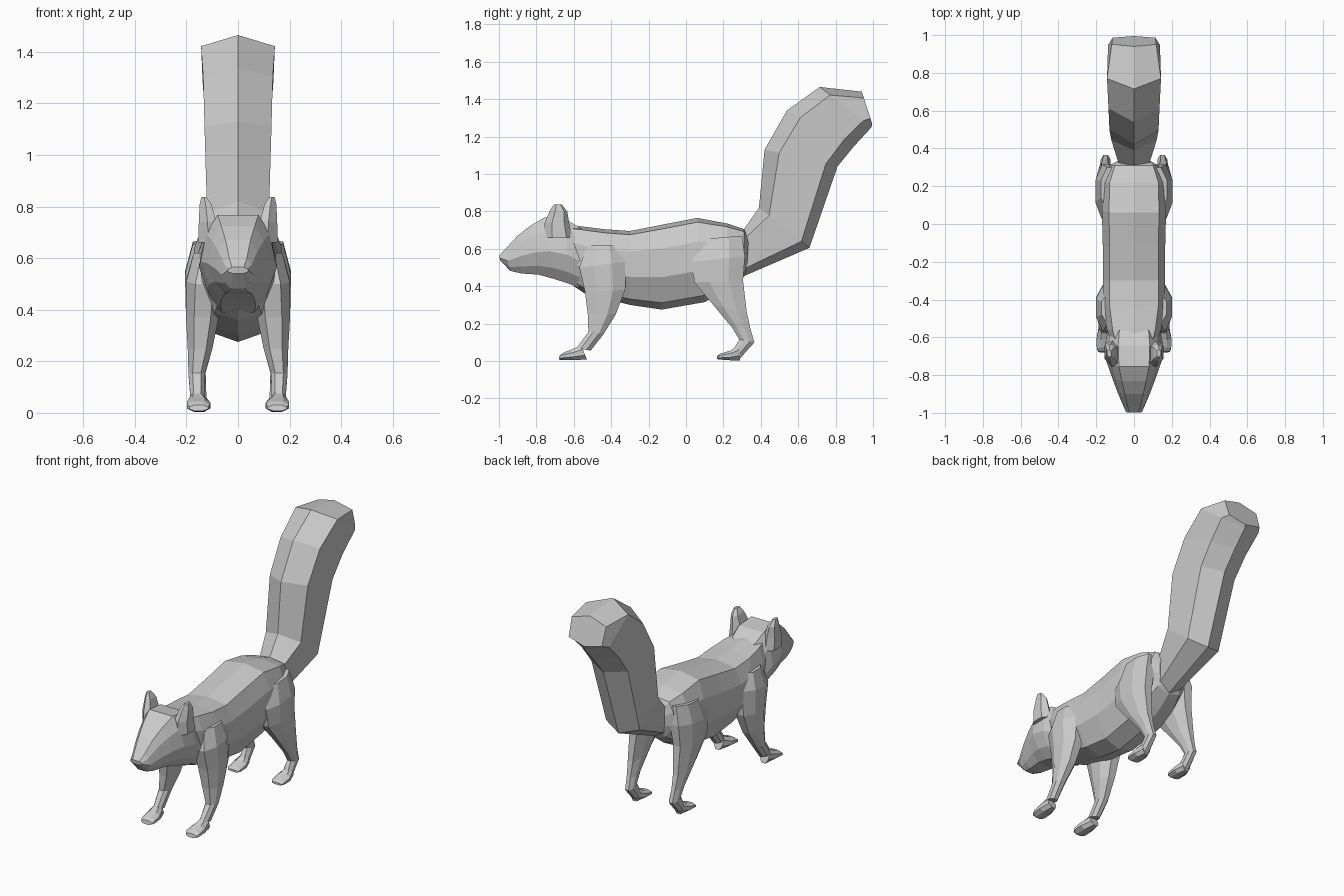
import bpy, bmesh

fur = bpy.data.materials.new("grey fur")
fur.diffuse_color = (0.6, 0.6, 0.6, 1)


def add_object(name, bm):
    bmesh.ops.recalc_face_normals(bm, faces=bm.faces)
    mesh = bpy.data.meshes.new(name)
    bm.to_mesh(mesh)
    bm.free()
    mesh.materials.append(fur)
    obj = bpy.data.objects.new(name, mesh)
    bpy.context.collection.objects.link(obj)
    return obj


def loft(name, profile, rings, side=1):
    """Skin rings: each is (y0, z0, y1, z1, centre x, half width).
    Profile points are (across -1..1, position 0..1 from point 0 to point 1)."""
    bm = bmesh.new()
    loops = []
    for y0, z0, y1, z1, cx, hw in rings:
        loops.append([bm.verts.new((side * (cx + u * hw), y0 + (y1 - y0) * v, z0 + (z1 - z0) * v))
                      for u, v in profile])
    n = len(profile)
    for a, b in zip(loops, loops[1:]):
        for i in range(n):
            j = (i + 1) % n
            bm.faces.new((a[i], a[j], b[j], b[i]))
    bm.faces.new(loops[0])
    bm.faces.new(loops[-1])
    return add_object(name, bm)


def mirror_profile(half):
    """Complete a half outline that runs from one end to the other."""
    return half + [(-u, v) for u, v in reversed(half) if u > 0]


# Torso: top point then belly point for each section
body_profile = mirror_profile([(0, 0), (0.78, 0.05), (1, 0.28), (1, 0.62), (0.62, 0.92), (0, 1)])
loft("body", body_profile, [
    (-0.62, 0.725, -0.60, 0.40, 0, 0.125),
    (-0.56, 0.72, -0.54, 0.36, 0, 0.145),
    (-0.44, 0.705, -0.34, 0.31, 0, 0.165),
    (-0.30, 0.695, -0.30, 0.30, 0, 0.165),
    (-0.12, 0.73, -0.13, 0.275, 0, 0.165),
    (0.06, 0.765, 0.10, 0.315, 0, 0.17),
    (0.22, 0.735, 0.22, 0.38, 0, 0.165),
    (0.31, 0.705, 0.31, 0.45, 0, 0.13),
    (0.335, 0.66, 0.325, 0.48, 0, 0.09)])

# Head: wedge tapering to the snout
head_profile = mirror_profile([(0.55, 0), (0.85, 0.22), (1, 0.55), (0.78, 0.82), (0.45, 1)])
loft("head", head_profile, [
    (-0.998, 0.565, -0.995, 0.54, 0, 0.042),
    (-0.965, 0.60, -0.94, 0.482, 0, 0.062),
    (-0.90, 0.67, -0.88, 0.468, 0, 0.088),
    (-0.83, 0.725, -0.79, 0.462, 0, 0.118),
    (-0.755, 0.768, -0.71, 0.44, 0, 0.145),
    (-0.64, 0.755, -0.63, 0.415, 0, 0.152),
    (-0.56, 0.71, -0.57, 0.39, 0, 0.14)])

# Tail: six-sided, rising and curling back, front ridge then rear ridge
tail_profile = mirror_profile([(0, 0), (1, 0.2), (0.96, 0.84), (0, 1)])
loft("tail", tail_profile, [
    (0.30, 0.69, 0.30, 0.45, 0, 0.075),
    (0.39, 0.82, 0.66, 0.605, 0, 0.12),
    (0.42, 1.13, 0.81, 1.04, 0, 0.13),
    (0.54, 1.34, 0.90, 1.15, 0, 0.135),
    (0.715, 1.465, 0.992, 1.25, 0, 0.143),
    (0.94, 1.44, 0.995, 1.27, 0, 0.118)])

# Limbs and ears, one for each side
limb_profile = [(-0.5, 0), (0.5, 0), (1, 0.3), (1, 0.7), (0.45, 1), (-0.45, 1), (-1, 0.7), (-1, 0.3)]
for side, label in ((1, "left"), (-1, "right")):
    loft(label + "_front_leg", limb_profile, [
        (-0.53, 0.62, -0.36, 0.62, 0.11, 0.062),
        (-0.57, 0.50, -0.32, 0.53, 0.13, 0.07),
        (-0.54, 0.37, -0.325, 0.38, 0.138, 0.064),
        (-0.525, 0.25, -0.375, 0.25, 0.147, 0.048),
        (-0.522, 0.155, -0.44, 0.145, 0.16, 0.032),
        (-0.585, 0.07, -0.51, 0.055, 0.158, 0.027)], side)
    loft(label + "_front_paw", limb_profile, [
        (-0.56, 0.085, -0.53, 0.008, 0.158, 0.028),
        (-0.615, 0.06, -0.60, 0.005, 0.154, 0.044),
        (-0.655, 0.045, -0.665, 0.005, 0.153, 0.044),
        (-0.675, 0.03, -0.68, 0.008, 0.153, 0.036)], side)
    loft(label + "_hind_leg", limb_profile, [
        (0.07, 0.65, 0.30, 0.67, 0.115, 0.06),
        (0.03, 0.53, 0.315, 0.56, 0.14, 0.065),
        (0.045, 0.42, 0.305, 0.43, 0.15, 0.054),
        (0.145, 0.30, 0.325, 0.26, 0.155, 0.038),
        (0.245, 0.18, 0.345, 0.17, 0.153, 0.027),
        (0.285, 0.115, 0.366, 0.10, 0.15, 0.026),
        (0.255, 0.065, 0.28, 0.004, 0.15, 0.028)], side)
    loft(label + "_hind_paw", limb_profile, [
        (0.29, 0.085, 0.29, 0.004, 0.15, 0.026),
        (0.235, 0.055, 0.235, 0.004, 0.15, 0.043),
        (0.18, 0.038, 0.175, 0.008, 0.15, 0.042),
        (0.165, 0.025, 0.165, 0.012, 0.15, 0.033)], side)
    # Ear leans outwards as it rises
    ear_profile = [(-1, 0.1), (0, 0), (1, 0.3), (1, 0.8), (0, 1), (-1, 0.8)]
    loft(label + "_ear", ear_profile, [
        (-0.76, 0.66, -0.61, 0.66, 0.115, 0.04),
        (-0.755, 0.74, -0.625, 0.74, 0.118, 0.034),
        (-0.725, 0.81, -0.635, 0.80, 0.126, 0.023),
        (-0.705, 0.838, -0.665, 0.838, 0.132, 0.01)], side)
